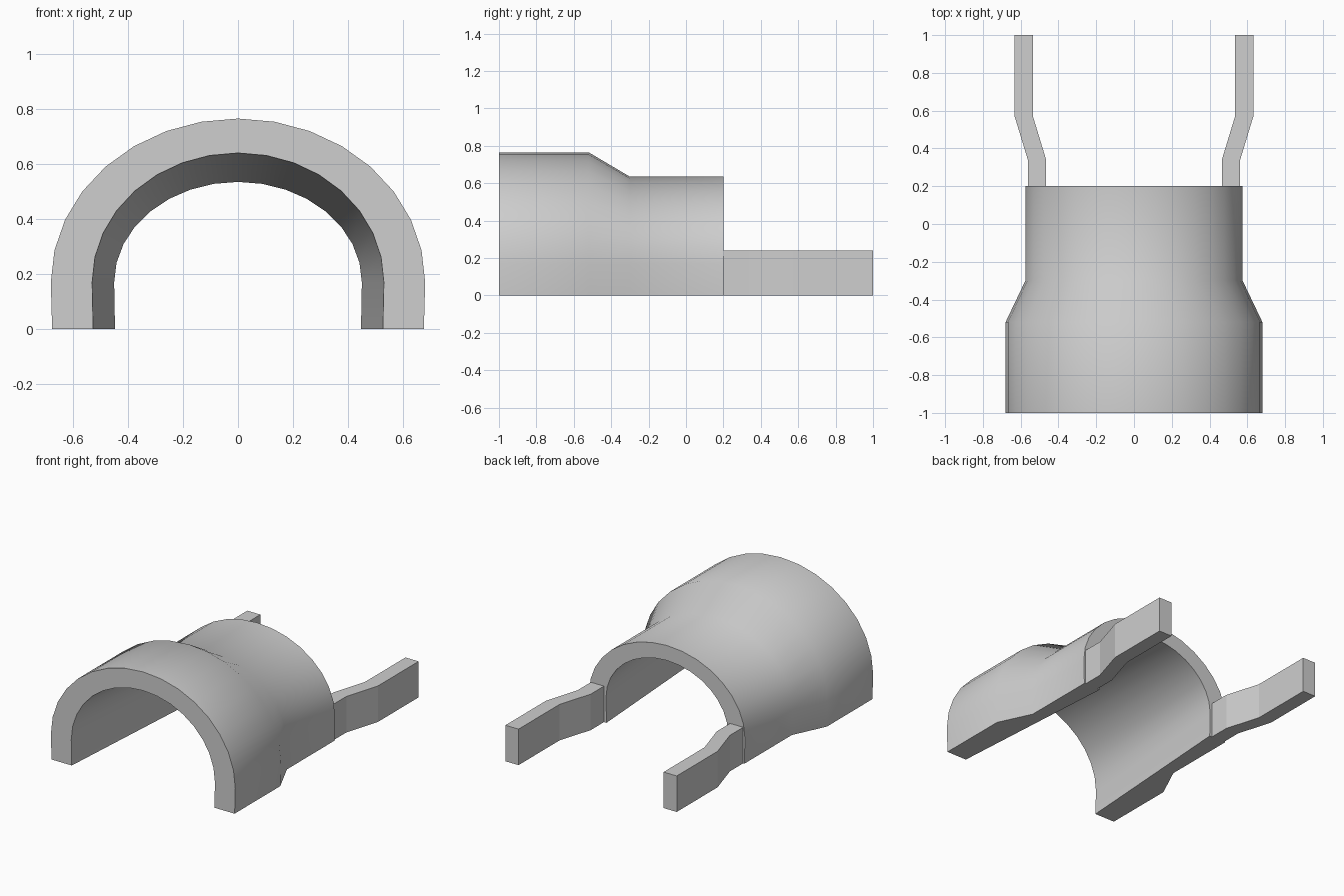
import bpy, bmesh, math

cube = bpy.data.objects.get("Cube")
if cube:
    bpy.data.objects.remove(cube, do_unlink=True)

grey = bpy.data.materials.new("plain grey")
grey.use_nodes = True
colour = (0.62, 0.62, 0.62, 1)
grey.diffuse_color = colour
grey.node_tree.nodes["Principled BSDF"].inputs["Base Color"].default_value = colour


def finish(name, bm):
    bmesh.ops.recalc_face_normals(bm, faces=bm.faces[:])
    mesh = bpy.data.meshes.new(name)
    bm.to_mesh(mesh)
    bm.free()
    mesh.materials.append(grey)
    obj = bpy.data.objects.new(name, mesh)
    bpy.context.collection.objects.link(obj)
    return obj


SPRING = 0.17   # height where the straight walls meet the arch
SEGMENTS = 16


def arch(y, half_width, height):
    """Half ellipse standing on short, nearly upright walls."""
    rise = height - SPRING
    pts = [(half_width * 0.993, y, 0)]
    for i in range(SEGMENTS + 1):
        a = math.pi * i / SEGMENTS
        pts.append((half_width * math.cos(a), y, SPRING + rise * math.sin(a)))
    pts.append((-half_width * 0.993, y, 0))
    return pts


# Arched sleeve: stepped outside, evenly tapering inside
stations = [
    (-1.0, 0.68, 0.765), (-0.52, 0.68, 0.765),
    (-0.30, 0.575, 0.635), (0.20, 0.575, 0.635),
    (0.20, 0.45, 0.535), (-1.0, 0.53, 0.64),
]
bm = bmesh.new()
rings = [[bm.verts.new(p) for p in arch(*s)] for s in stations]
for k, ring in enumerate(rings):
    following = rings[(k + 1) % len(rings)]
    for i in range(len(ring) - 1):
        bm.faces.new((ring[i], ring[i + 1], following[i + 1], following[i]))
for end in (0, -1):
    bm.faces.new([ring[end] for ring in rings])
sleeve = finish("arched_sleeve", bm)

bpy.ops.object.select_all(action='DESELECT')
sleeve.select_set(True)
bpy.context.view_layer.objects.active = sleeve
bpy.ops.object.shade_smooth_by_angle(angle=math.radians(40))

# Cranked arms at the back, one on each side
ARM_PATH = [(0.195, 0.465), (0.34, 0.465), (0.57, 0.535), (1.0, 0.535)]
ARM_WIDTH, ARM_HEIGHT = 0.097, 0.24
for name, side in (("left_arm", 1), ("right_arm", -1)):
    bm = bmesh.new()
    inner = [(side * x, y, 0) for y, x in ARM_PATH]
    outer = [(side * (x + ARM_WIDTH), y, 0) for y, x in ARM_PATH]
    sections = []
    for a, b in zip(inner, outer):
        corners = [a, b, (b[0], b[1], ARM_HEIGHT), (a[0], a[1], ARM_HEIGHT)]
        sections.append([bm.verts.new(c) for c in corners])
    for s, t in zip(sections, sections[1:]):
        for i in range(4):
            j = (i + 1) % 4
            bm.faces.new((s[i], s[j], t[j], t[i]))
    bm.faces.new(sections[0])
    bm.faces.new(sections[-1])
    finish(name, bm)
